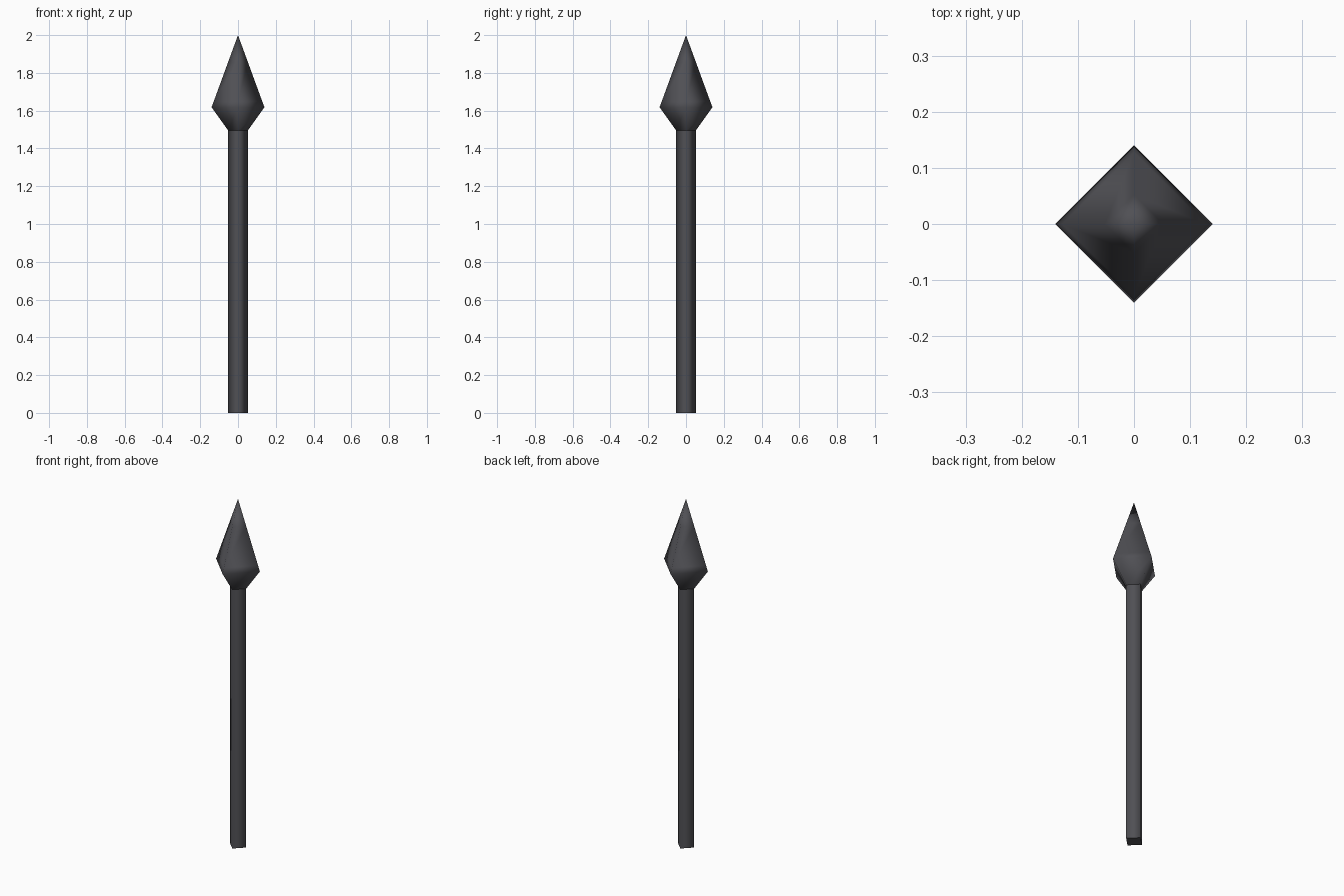
import bpy, bmesh, math

if "Cube" in bpy.data.objects:
    bpy.data.objects.remove(bpy.data.objects["Cube"])

# dark iron used everywhere
iron = bpy.data.materials.new("dark iron")
iron.diffuse_color = (0.08, 0.08, 0.09, 1)
iron.use_nodes = True
iron.node_tree.nodes["Principled BSDF"].inputs["Base Color"].default_value = iron.diffuse_color


def diamond_loft(name, profile, tip=None, cap_bottom=False):
    """Four-sided loft with corners on the x and y axes; profile = (radius, z)."""
    bm = bmesh.new()
    rings = []
    for r, z in profile:
        rings.append([bm.verts.new((r * math.cos(i * math.pi / 2),
                                    r * math.sin(i * math.pi / 2), z))
                      for i in range(4)])
    for a, b in zip(rings, rings[1:]):
        for i in range(4):
            j = (i + 1) % 4
            bm.faces.new((a[i], a[j], b[j], b[i]))
    if tip is not None:
        apex = bm.verts.new((0, 0, tip))
        for i in range(4):
            bm.faces.new((rings[-1][i], rings[-1][(i + 1) % 4], apex))
    for f in bm.faces:
        f.smooth = True
    if cap_bottom:
        cap = bm.faces.new(rings[0][::-1])
        for e in cap.edges:
            e.smooth = False
    mesh = bpy.data.meshes.new(name)
    bm.to_mesh(mesh)
    bm.free()
    mesh.materials.append(iron)
    obj = bpy.data.objects.new(name, mesh)
    bpy.context.collection.objects.link(obj)
    return obj


# straight bar
diamond_loft("shaft", [(0.052, 0), (0.052, 1.5)], cap_bottom=True)

# flared point on top; the rings follow straight edges up to the tip
diamond_loft("spear_head",
             [(0.052, 1.495), (0.14, 1.618), (0.128, 1.65), (0.052, 1.858)],
             tip=2.0)
